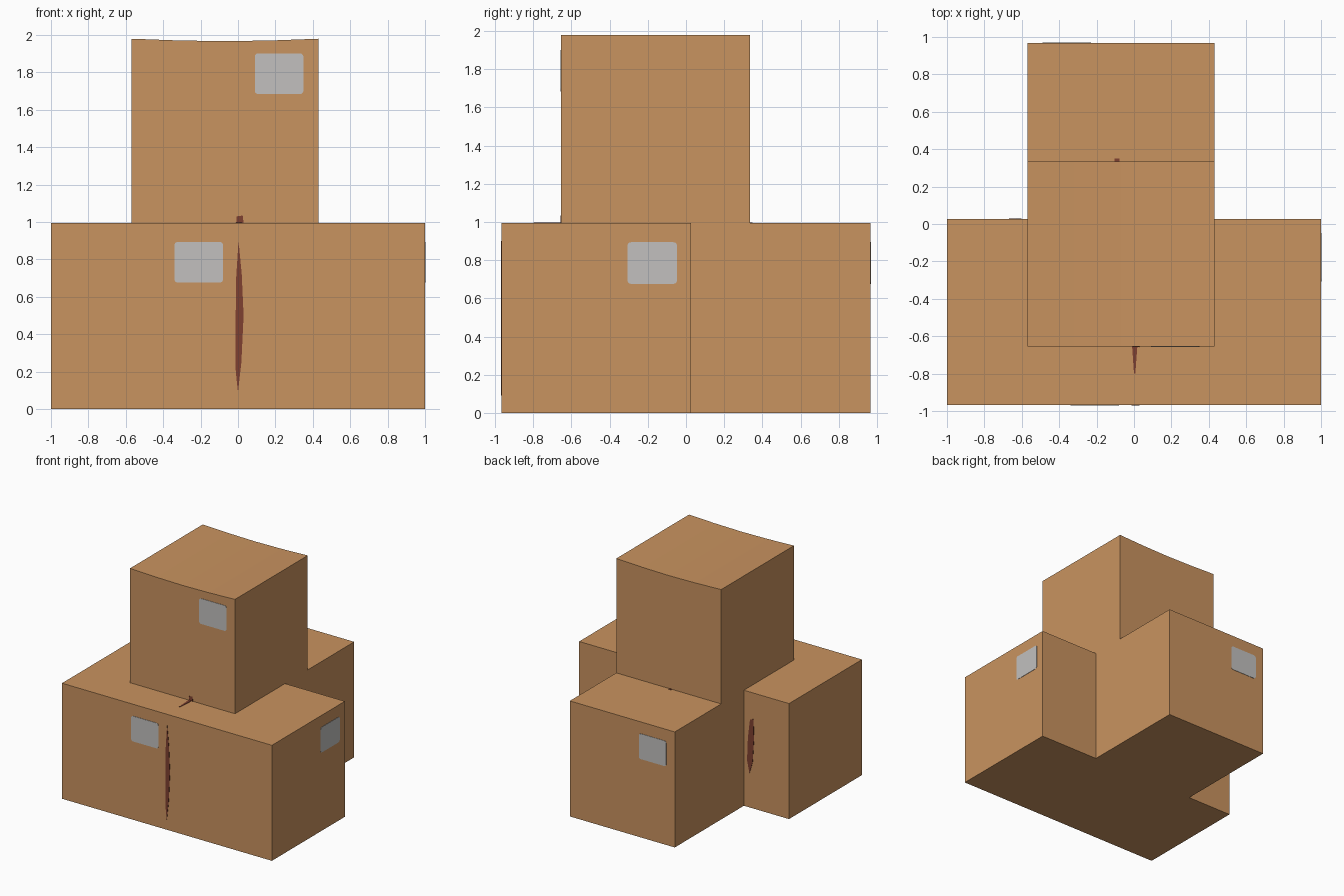
import bpy, bmesh, math
from mathutils import Vector

if "Cube" in bpy.data.objects:
    bpy.data.objects.remove(bpy.data.objects["Cube"])


def material(name, rgb):
    m = bpy.data.materials.new(name)
    m.diffuse_color = (*rgb, 1)
    m.use_nodes = True
    m.node_tree.nodes["Principled BSDF"].inputs["Base Color"].default_value = m.diffuse_color
    return m


CARD = material("cardboard", (0.584, 0.292, 0.115))
LABEL = material("label_grey", (0.54, 0.53, 0.52))
STAIN = material("dark_red_brown", (0.209, 0.051, 0.030))


def prism(name, pts, depth, mat):
    """Extrude a closed loop of 3D points along the depth vector."""
    bm = bmesh.new()
    face = bm.faces.new([bm.verts.new(p) for p in pts])
    ext = bmesh.ops.extrude_face_region(bm, geom=[face], use_keep_orig=True)
    verts = [g for g in ext["geom"] if isinstance(g, bmesh.types.BMVert)]
    bmesh.ops.translate(bm, vec=depth, verts=verts)
    bmesh.ops.recalc_face_normals(bm, faces=bm.faces)
    me = bpy.data.meshes.new(name)
    bm.to_mesh(me)
    bm.free()
    me.materials.append(mat)
    ob = bpy.data.objects.new(name, me)
    bpy.context.collection.objects.link(ob)
    return ob


def box(name, x0, x1, y0, y1, z0, z1, sag=0):
    """Carton; sag lowers the middle of the top."""
    pts = [(x0, y0, z0), (x1, y0, z0), (x1, y0, z1)]
    if sag:
        w = x1 - x0
        pts += [(x0 + w * t, y0, z1 - sag * math.sin(math.pi * t))
                for t in (0.75, 0.5, 0.25)]
    pts.append((x0, y0, z1))
    return prism(name, pts, Vector((0, y1 - y0, 0)), CARD)


def plate(name, origin, u, normal, pts, mat, v=(0, 0, 1), t=0.003):
    """Thin plate lying on a face, outlined in face coordinates (u, v)."""
    o, u, v = Vector(origin), Vector(u), Vector(v)
    return prism(name, [o + u * a + v * b for a, b in pts], Vector(normal) * t, mat)


def rounded(cx, cy, w, h, r=0.018):
    pts = []
    for i, (sx, sy) in enumerate([(1, 1), (-1, 1), (-1, -1), (1, -1)]):
        for k in range(4):
            a = math.pi / 2 * (i + k / 3)
            pts.append((cx + sx * (w / 2 - r) + r * math.cos(a),
                        cy + sy * (h / 2 - r) + r * math.sin(a)))
    return pts


# Cartons
F, M, B = -0.967, 0.026, 0.967
box("left_box", -1, 0, F, M, 0, 0.995)
box("right_box", 0, 1, F, M, 0, 0.995)
box("back_box", -0.57, 0.43, M, B, 0, 0.995)
box("top_box", -0.57, 0.43, -0.655, 0.335, 0.988, 1.98, sag=0.013)

# Shipping labels, one per carton, upper right of its outer face
tag = rounded(0.29, 0.785, 0.26, 0.218)
plate("left_box_label", (-0.5, F, 0), (1, 0, 0), (0, -1, 0), tag, LABEL)
plate("right_box_label", (1, -0.467, 0), (0, 1, 0), (1, 0, 0), tag, LABEL)
plate("back_box_label", (-0.07, B, 0), (-1, 0, 0), (0, 1, 0), tag, LABEL)
plate("top_box_label", (-0.07, -0.655, 1.008), (1, 0, 0), (0, -1, 0), tag, LABEL)

# Dark slivers where the cartons meet
plate("front_seam", (0, F, 0), (1, 0, 0), (0, -1, 0),
      [(0, 0.09), (0.018, 0.25), (0.03, 0.5), (0.02, 0.72), (0.003, 0.9),
       (-0.01, 0.7), (-0.013, 0.45), (-0.012, 0.2)], STAIN)
plate("back_seam", (0, M, 0), (1, 0, 0), (0, 1, 0),
      [(-0.625, 0.295), (-0.602, 0.4), (-0.61, 0.6), (-0.63, 0.76),
       (-0.662, 0.77), (-0.667, 0.6), (-0.655, 0.4)], STAIN)
plate("top_sliver", (0, -0.655, 0.995), (1, 0, 0), (0, 0, 1),
      [(-0.01, 0), (0.018, 0), (0.007, -0.145), (0, -0.145)], STAIN, v=(0, 1, 0))
plate("top_box_sliver", (0, -0.655, 0), (1, 0, 0), (0, -1, 0),
      [(-0.008, 0.995), (0.03, 0.995), (0.025, 1.035), (-0.008, 1.03)], STAIN)
plate("rear_sliver", (-0.09, 0.335, 0.995), (1, 0, 0), (0, 0, 1),
      [(-0.013, 0), (0.013, 0), (0.013, 0.014), (-0.013, 0.014)], STAIN, v=(0, 1, 0))
